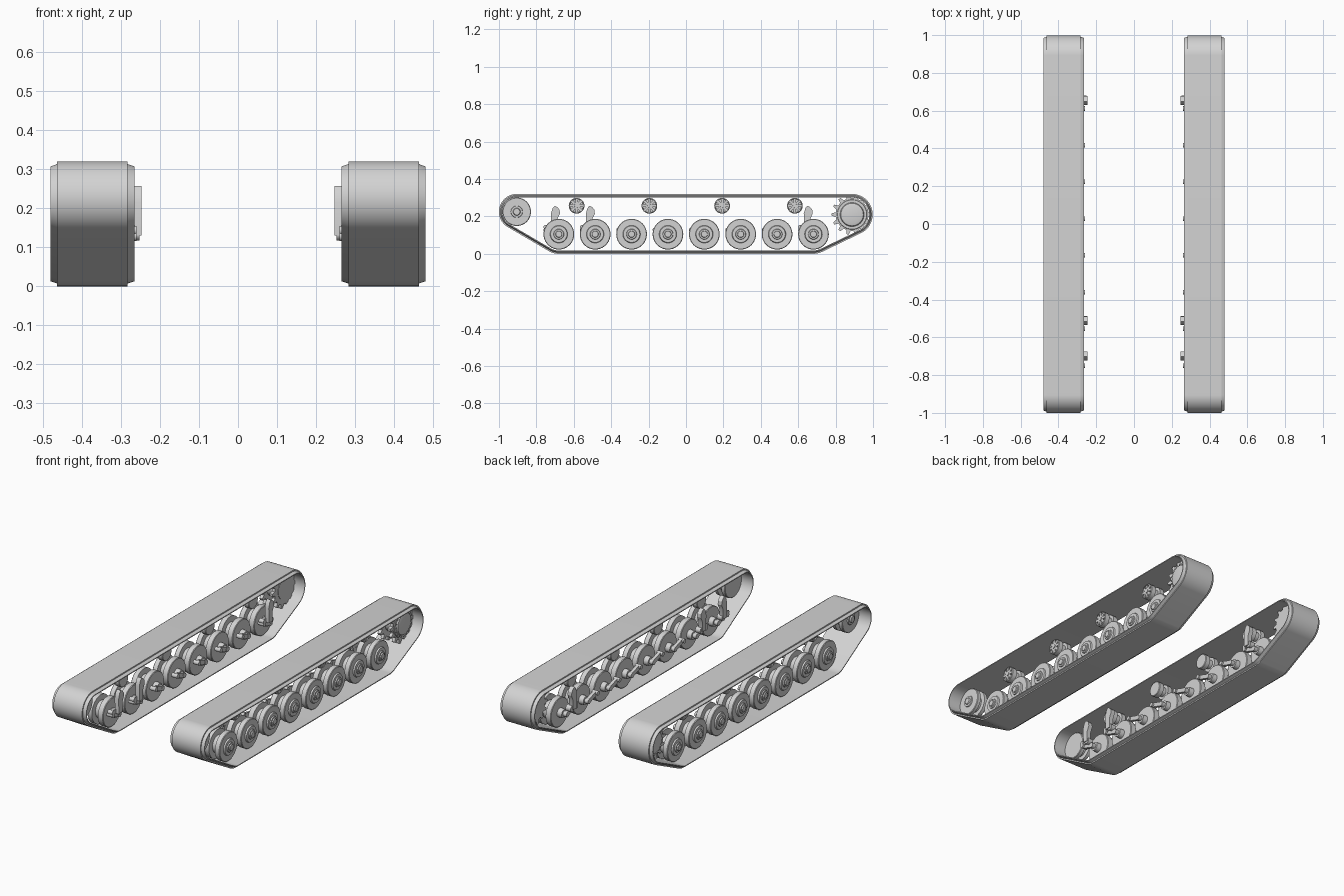
import bpy, bmesh
from math import sin, cos, pi
from mathutils import Vector

if "Cube" in bpy.data.objects:
    bpy.data.objects.remove(bpy.data.objects["Cube"])

steel = bpy.data.materials.new("plain_grey")
steel.use_nodes = True
GREY = (0.65, 0.65, 0.65, 1)
steel.diffuse_color = GREY
steel.node_tree.nodes["Principled BSDF"].inputs["Base Color"].default_value = GREY


def finish(bm, name):
    """Turn a left-side part into an object mirrored to the right side."""
    bmesh.ops.recalc_face_normals(bm, faces=bm.faces)
    mesh = bpy.data.meshes.new(name)
    bm.to_mesh(mesh)
    bm.free()
    mesh.materials.append(steel)
    ob = bpy.data.objects.new(name, mesh)
    bpy.context.collection.objects.link(ob)
    ob.modifiers.new("both_sides", 'MIRROR').use_mirror_merge = False
    bpy.ops.object.select_all(action='DESELECT')
    ob.select_set(True)
    bpy.context.view_layer.objects.active = ob
    bpy.ops.object.shade_smooth_by_angle(angle=0.5)


def bridge(bm, a, b):
    for i in range(len(a)):
        j = (i + 1) % len(a)
        bm.faces.new((a[i], a[j], b[j], b[i]))


def lathe(bm, profile, y, z, n=32):
    """Revolve (x, radius) pairs about an axle along x and cap both ends."""
    rings = [[bm.verts.new((x, y + r * cos(2 * pi * i / n), z + r * sin(2 * pi * i / n)))
              for i in range(n)] for x, r in profile]
    for a, b in zip(rings, rings[1:]):
        bridge(bm, a, b)
    bm.faces.new(rings[0])
    bm.faces.new(rings[-1])


def prism(bm, outline, x0, x1):
    """Extrude a (y, z) outline along x."""
    a, b = ([bm.verts.new((x, y, z)) for y, z in outline] for x in (x0, x1))
    bridge(bm, a, b)
    bm.faces.new(a)
    bm.faces.new(b)


def bar(bm, p, q, w, x0, x1):
    """Flat bar of width w between two (y, z) points."""
    p, q = Vector(p), Vector(q)
    d = (q - p).normalized() * w / 2
    s = Vector((-d.y, d.x))
    prism(bm, [p + s, p - s, q - s, q + s], x0, x1)


WHEEL_Y = [-0.68 + 0.1945 * i for i in range(8)]
WHEEL_Z = 0.105
IDLER = (-0.905, 0.225)
SPROCKET = (0.888, 0.21)

# Track belt: a taut loop around four circles, with a raised centre tread
circles = [(IDLER, 0.095), (SPROCKET, 0.11),
           ((WHEEL_Y[0], WHEEL_Z), 0.105), ((WHEEL_Y[-1], WHEEL_Z), 0.105)]
section = [(0.283, 0), (0.463, 0), (0.463, -0.007), (0.48, -0.013),
           (0.48, -0.018), (0.265, -0.018), (0.265, -0.013), (0.283, -0.007)]
bm = bmesh.new()
loops = []
N = 120
for i in range(N):
    n = Vector((cos(2 * pi * i / N), sin(2 * pi * i / N)))
    c, r = max(circles, key=lambda k: Vector(k[0]).dot(n) + k[1])
    loops.append([bm.verts.new((x, *(Vector(c) + n * (r + off)))) for x, off in section])
for a, b in zip(loops, loops[1:] + loops[:1]):
    bridge(bm, a, b)
finish(bm, "track_belt")

# Road wheels: twin thin discs on a drum, stepped hub outside, axle inside
road = [(0.268, 0.014), (0.29, 0.014), (0.29, 0.024), (0.318, 0.026), (0.318, 0.079),
        (0.321, 0.082), (0.35, 0.082), (0.35, 0.05), (0.388, 0.05), (0.388, 0.082),
        (0.414, 0.082), (0.417, 0.079), (0.417, 0.047), (0.425, 0.044),
        (0.425, 0.028), (0.431, 0.026), (0.431, 0.018), (0.437, 0.016)]
for i, y in enumerate(WHEEL_Y):
    bm = bmesh.new()
    lathe(bm, road, y, WHEEL_Z, 40)
    finish(bm, f"road_wheel_{i + 1}")

# Suspension arms from each hub to a pivot ahead of it
for i, y in enumerate(WHEEL_Y):
    bm = bmesh.new()
    bar(bm, (y, WHEEL_Z), (y - 0.07, 0.128), 0.024, 0.27, 0.288)
    lathe(bm, [(0.26, 0.012), (0.296, 0.012)], y - 0.07, 0.128, 16)
    finish(bm, f"swing_arm_{i + 1}")

# Shock absorbers on the first two and the last wheels
shock = [(-0.04, 0.13), (-0.042, 0.215), (-0.033, 0.245), (-0.022, 0.257),
         (-0.008, 0.25), (0.004, 0.235), (0.006, 0.215), (-0.008, 0.185), (-0.008, 0.13)]
for i, shift in ((0, 0), (1, -0.008), (7, -0.01)):
    y = WHEEL_Y[i]
    bm = bmesh.new()
    prism(bm, [(y + shift + dy, z) for dy, z in shock], 0.247, 0.272)
    bar(bm, (y - 0.02, 0.14), (y - 0.07, 0.143), 0.025, 0.264, 0.284)
    lathe(bm, [(0.26, 0.012), (0.29, 0.012)], y - 0.07, 0.143, 16)
    lathe(bm, [(0.252, 0.018), (0.284, 0.018)], y - 0.02, 0.135, 16)
    finish(bm, f"shock_absorber_{i + 1}")

# Return rollers with a spoked, recessed face
for i in range(4):
    y, z = -0.585 + 0.389 * i, 0.257
    bm = bmesh.new()
    lathe(bm, [(0.31, 0.039), (0.313, 0.042), (0.34, 0.042), (0.34, 0.026),
               (0.37, 0.026), (0.37, 0.042), (0.397, 0.042), (0.4, 0.039),
               (0.4, 0.036), (0.388, 0.035), (0.388, 0.012), (0.403, 0.011)], y, z)
    for k in range(8):
        u = Vector((cos(pi * k / 4), sin(pi * k / 4)))
        c = Vector((y, z))
        bar(bm, c + u * 0.008, c + u * 0.037, 0.014, 0.385, 0.399)
    finish(bm, f"return_roller_{i + 1}")

# Front idler wheel: twin discs with a small outer hub
bm = bmesh.new()
lathe(bm, [(0.335, 0.073), (0.338, 0.076), (0.358, 0.076), (0.358, 0.05),
           (0.384, 0.05), (0.384, 0.076), (0.402, 0.076), (0.405, 0.073),
           (0.405, 0.032), (0.411, 0.03), (0.411, 0.02), (0.418, 0.017)], *IDLER, 40)
finish(bm, "front_idler")

# Rear drive sprocket: two toothed discs on a drum, with a bolted cap
TEETH = 14
gear = []
for k in range(TEETH):
    for frac, r in ((-0.3, 0.088), (-0.13, 0.109), (0.13, 0.109), (0.3, 0.088)):
        a = 2 * pi * (k + frac) / TEETH
        gear.append((SPROCKET[0] + r * cos(a), SPROCKET[1] + r * sin(a)))
bm = bmesh.new()
for x in (0.328, 0.398):
    prism(bm, gear, x, x + 0.018)
lathe(bm, [(0.326, 0.06), (0.416, 0.06), (0.416, 0.08), (0.42, 0.078),
           (0.42, 0.064), (0.428, 0.06), (0.432, 0.045)], *SPROCKET, 40)
for k in range(20):
    a = 2 * pi * k / 20
    lathe(bm, [(0.415, 0.005), (0.425, 0.005)],
          SPROCKET[0] + 0.07 * cos(a), SPROCKET[1] + 0.07 * sin(a), 6)
finish(bm, "drive_sprocket")
